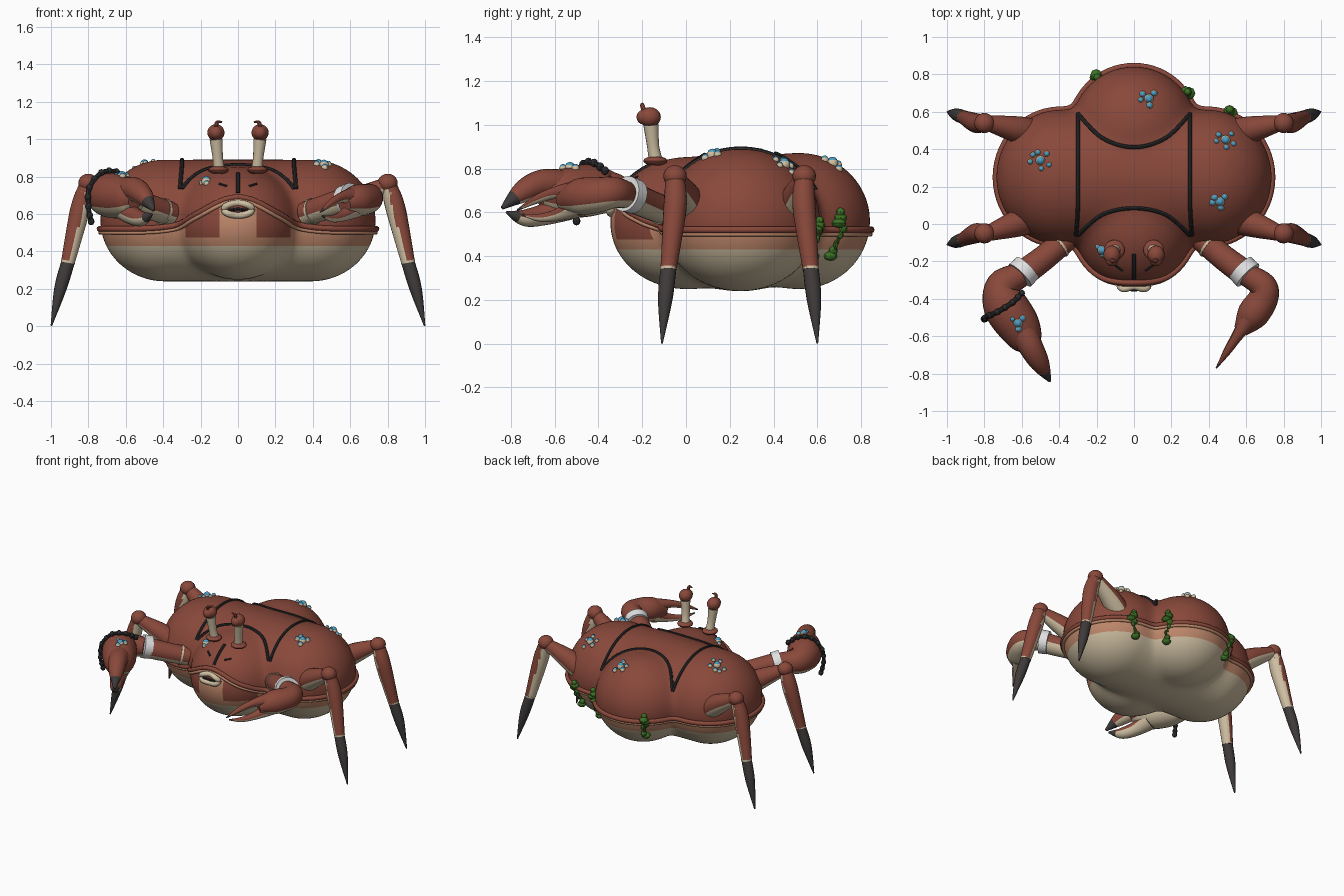
import bpy, bmesh, math, random
from mathutils import Vector as V

random.seed(4)
if "Cube" in bpy.data.objects:
    bpy.data.objects.remove(bpy.data.objects["Cube"])

COLOURS = {
    "shell_red": (0.25, 0.065, 0.043), "tan": (0.53, 0.25, 0.15),
    "cream": (0.62, 0.52, 0.36), "claw_grey": (0.05, 0.043, 0.043),
    "seam_black": (0.024, 0.023, 0.025), "band_white": (0.75, 0.75, 0.75),
    "barnacle_blue": (0.07, 0.34, 0.56), "weed_green": (0.045, 0.16, 0.018),
}
MATS = {}
for key, rgb in COLOURS.items():
    m = bpy.data.materials.new(key)
    m.use_nodes = True
    m.diffuse_color = (*rgb, 1)
    m.node_tree.nodes["Principled BSDF"].inputs["Base Color"].default_value = (*rgb, 1)
    MATS[key] = m


def finish(bm, name, *mats):
    bmesh.ops.recalc_face_normals(bm, faces=bm.faces)
    me = bpy.data.meshes.new(name)
    bm.to_mesh(me)
    bm.free()
    ob = bpy.data.objects.new(name, me)
    bpy.context.collection.objects.link(ob)
    for k in mats:
        me.materials.append(MATS[k])
    bpy.ops.object.select_all(action="DESELECT")
    ob.select_set(True)
    bpy.context.view_layer.objects.active = ob
    bpy.ops.object.shade_smooth_by_angle(angle=math.radians(40))
    return ob


def spline(pts, steps):
    """Smooth path through points; extra components such as radius follow along."""
    pts = [V(p) for p in pts]
    out = []
    for i in range(len(pts) - 1):
        a, b = pts[max(i - 1, 0)], pts[i]
        c, d = pts[i + 1], pts[min(i + 2, len(pts) - 1)]
        for s in range(steps):
            t = s / steps
            out.append(0.5 * (2 * b + (c - a) * t + (2 * a - 5 * b + 4 * c - d) * t * t
                              + (3 * b - a - 3 * c + d) * t ** 3))
    return out + [pts[-1]]


def tube(name, pts, mat, under=None, tip=None, closed=False, steps=6, sides=16, spread=0.25):
    """Loft round rings along (x, y, z, radius) points; faces turned to 'under' are cream."""
    path = pts if closed else spline(pts, steps)
    bm, rings, n = bmesh.new(), [], len(path)
    for i, p in enumerate(path):
        nxt = path[(i + 1) % n] if closed else path[min(i + 1, n - 1)]
        prv = path[i - 1] if closed else path[max(i - 1, 0)]
        t = (V(nxt[:3]) - V(prv[:3])).normalized()
        a = t.cross(V((0, 0, 1)))
        a = a.normalized() if a.length > 0.05 else V((1, 0, 0))
        b = a.cross(t)
        rings.append([bm.verts.new(V(p[:3]) + (a * math.cos(w) + b * math.sin(w)) * max(p[3], 0.002))
                      for w in (math.tau * k / sides for k in range(sides))])
    for i in range(n if closed else n - 1):
        r, q = rings[i], rings[(i + 1) % n]
        mid = (V(path[i][:3]) + V(path[(i + 1) % n][:3])) / 2
        for k in range(sides):
            f = bm.faces.new((r[k], r[k - 1], q[k - 1], q[k]))
            out = (f.calc_center_median() - mid).normalized()
            if tip is not None and i >= (n - 1) * tip:
                f.material_index = 2
            elif under and out.dot(V(under).normalized()) > spread:
                f.material_index = 1
    if not closed:
        bm.faces.new(rings[0])
        bm.faces.new(rings[-1])
    return finish(bm, name, mat, "cream", "claw_grey")


def ball(name, c, r, mat, seg=20):
    bm = bmesh.new()
    bmesh.ops.create_uvsphere(bm, u_segments=seg, v_segments=max(seg // 2, 6), radius=1)
    for v in bm.verts:
        v.co = V(c) + V(v.co[i] * r[i] for i in range(3))
    return finish(bm, name, mat)


# Body surface: a wide middle blended with a front and a back lobe
MID = V((0, 0.25, 0.56))


def level(p):
    x, y, z = p
    wide = (max(abs(x) - 0.39, 0) / 0.345) ** 2 + ((y - 0.25) / 0.36) ** 2 + ((z - 0.565) / 0.325) ** 2
    front = (x / 0.32) ** 2 + (y / 0.345) ** 2 + ((z - 0.55) / 0.3) ** 2
    back = (x / 0.33) ** 2 + ((y - 0.52) / 0.32) ** 2 + ((z - 0.56) / 0.31) ** 2
    return sum(max(f, 0.02) ** -9 for f in (wide, front, back))


def hit(origin, d):
    lo, hi = 0.0, 1.5
    for _ in range(20):
        m = (lo + hi) / 2
        lo, hi = (m, hi) if level(origin + d * m) > 1 else (lo, m)
    return origin + d * lo


def top(x, y):
    return hit(V((x, y, 0.56)), V((0, 0, 1)))


def rise(p):
    return 0.17 * math.exp(-(p[0] / 0.25) ** 2) * min(max((0.08 - p[1]) / 0.3, 0), 1)


RIM = 0.52
bm = bmesh.new()
bmesh.ops.create_uvsphere(bm, u_segments=144, v_segments=72, radius=1)
for v in bm.verts:
    v.co = hit(MID, V((v.co.x * 1.6, v.co.y * 1.3, v.co.z)).normalized())


def cut(co, no):
    bmesh.ops.bisect_plane(bm, geom=bm.verts[:] + bm.edges[:] + bm.faces[:], plane_co=co, plane_no=no)


for sx in (-0.28, -0.1, 0.1, 0.28):
    cut((sx, 0, 0), (1, 0, 0))
for z in (0.43, 0.475):
    cut((0, 0, z), (0, 0, 1))
for v in bm.verts:
    v.co.z -= rise(v.co)
# The rim cut is made on a straightened shell, then the shell is bent back
cut((0, 0, RIM), (0, 0, 1))
upper = {f for f in bm.faces if f.calc_center_median().z > RIM}
for v in bm.verts:
    lo, z = 0.0, v.co.z
    for _ in range(12):
        lo = rise(v.co)
    v.co.z = z + lo
for f in bm.faces:
    c = f.calc_center_median()
    patch = c.y < 0 and 0.1 < abs(c.x) < 0.28 and c.z > 0.475
    f.material_index = 0 if f in upper or patch else (1 if c.z > 0.43 else 2)
finish(bm, "body", "shell_red", "tan", "cream")

# Rim around the shell
for name, drop, rad, grow, mat in (("shell_rim", 0, 0.016, 0.008, "shell_red"),
                                   ("rim_lining", 0.02, 0.011, 0.008, "tan")):
    loop = []
    for k in range(140):
        d = V((1.3 * math.cos(math.tau * k / 140), math.sin(math.tau * k / 140), 0)).normalized()
        p = V((0, 0.25, RIM))
        for _ in range(4):
            p = hit(V((0, 0.25, RIM + rise(p) - drop)), d)
        loop.append((*(p + d * grow), rad))
    tube(name, loop, mat, closed=True, sides=10)


# Dark seams across the shell
def seam(name, flat):
    tube(name, [(*top(p[0], p[1]), 0.011) for p in spline(flat, 8)], "seam_black", steps=1, sides=8)


for s, side in ((-1, "right"), (1, "left")):
    seam("seam_" + side, [(0.31 * s, -0.06, 0), (0.3 * s, 0.1, 0), (0.3 * s, 0.4, 0), (0.3 * s, 0.59, 0)])
for name, y0, y1, y2 in (("seam_back", 0.59, 0.46, 0.41), ("seam_front", -0.06, 0.05, 0.085)):
    seam(name, [(-0.3, y0, 0), (-0.17, y1, 0), (0, y2, 0), (0.17, y1, 0), (0.3, y0, 0)])
seam("seam_brow", [(0, -0.16, 0), (0, -0.23, 0), (0, -0.29, 0)])

# Mouth
loop = [(0.075 * math.cos(a), -0.335 - 0.012 * math.sin(a * 2) ** 2, 0.625 + 0.033 * math.sin(a), 0.018)
        for a in (math.tau * k / 32 for k in range(32))]
tube("mouth_lips", loop, "cream", closed=True, sides=10)
ball("mouth_inside", (0, -0.325, 0.63), (0.07, 0.025, 0.03), "shell_red")
tube("mouth_slit", [(-0.055, -0.345, 0.62, 0.006), (0, -0.353, 0.626, 0.008), (0.055, -0.345, 0.62, 0.006)],
     "seam_black", sides=8)

for s, side in ((-1, "right"), (1, "left")):
    # Eyes on stalks
    ball(side + "_eye_base", (0.105 * s, -0.14, 0.835), (0.055, 0.055, 0.022), "shell_red")
    tube(side + "_eye_stalk", [(0.1 * s, -0.135, 0.82, 0.033), (0.108 * s, -0.15, 0.9, 0.028),
                               (0.117 * s, -0.16, 1.0, 0.035)], "cream")
    ball(side + "_eye", (0.118 * s, -0.165, 1.035), (0.046, 0.05, 0.045), "shell_red")
    ball(side + "_eye_front", (0.118 * s, -0.19, 1.035), (0.035, 0.036, 0.035), "shell_red")
    tube(side + "_eye_curl", [(0.118 * s, -0.19, 1.06, 0.012), (0.112 * s, -0.2, 1.09, 0.01),
                              (0.085 * s, -0.195, 1.092, 0.004)], "shell_red", sides=8)
    tube(side + "_brow", [(*top(0.06 * s, -0.25), 0.007), (*top(0.1 * s, -0.22), 0.007)], "seam_black", sides=8)

    # Walking legs
    for part, hip, knee, foot in (("front", 0.04, -0.05, -0.11), ("back", 0.48, 0.54, 0.6)):
        n = f"{side}_{part}_leg"
        shin = knee + (foot - knee) * 0.5
        inward = (-s, 0, -0.25)
        tube(n + "_upper", [(0.5 * s, hip, 0.57, 0.075), (0.62 * s, hip * 0.6 + knee * 0.4, 0.66, 0.072),
                            (0.78 * s, knee, 0.75, 0.042)], "shell_red", under=(-s * 0.5, 0, -1), sides=20)
        ball(n + "_knee", (0.8 * s, knee, 0.765), (0.054, 0.054, 0.05), "shell_red")
        tube(n + "_lower", [(0.81 * s, knee, 0.74, 0.045), (0.845 * s, knee, 0.62, 0.053),
                            (0.91 * s, shin, 0.34, 0.037)], "shell_red", under=inward, sides=20)
        tube(n + "_claw", [(0.908 * s, shin, 0.345, 0.036), (0.95 * s, shin * 0.5 + foot * 0.5, 0.2, 0.033),
                           (0.998 * s, foot, 0.002, 0.004)], "claw_grey")
        for ring, x, y, z, r in (("knee", 0.817, knee, 0.71, 0.047), ("shin", 0.908, shin, 0.345, 0.038)):
            tube(f"{n}_{ring}_ring", [(x * s, y, z + 0.006, r), (x * s + 0.002 * s, y, z - 0.006, r)],
                 "cream", steps=1)

    # Pincer arms
    n = side + "_arm"
    down = (0, 0, -1)
    tube(n, [(0.36 * s, -0.08, 0.6, 0.065), (0.48 * s, -0.18, 0.64, 0.068), (0.6 * s, -0.27, 0.68, 0.072)],
         "shell_red", under=down, sides=20)
    tube(n + "_joint_ring", [(0.395 * s, -0.11, 0.612, 0.071), (0.405 * s, -0.118, 0.615, 0.071)], "cream", steps=1)
    tube(n + "_band", [(0.57 * s, -0.235, 0.672, 0.081), (0.61 * s, -0.275, 0.685, 0.083)],
         "band_white", steps=1, sides=24)

# Large right pincer
tube("right_palm", [(-0.6, -0.27, 0.68, 0.065), (-0.7, -0.33, 0.69, 0.09), (-0.69, -0.43, 0.7, 0.118),
                    (-0.62, -0.54, 0.69, 0.115), (-0.57, -0.63, 0.68, 0.085), (-0.55, -0.67, 0.67, 0.04)],
     "shell_red", under=(0, 0, -1), sides=24, spread=0.4)
tube("right_upper_finger", [(-0.6, -0.56, 0.72, 0.075), (-0.55, -0.66, 0.73, 0.065),
                            (-0.5, -0.75, 0.69, 0.05), (-0.45, -0.84, 0.62, 0.008)],
     "shell_red", under=(0, 0, -1), tip=0.75, sides=20, spread=0.5)
tube("right_lower_finger", [(-0.6, -0.55, 0.63, 0.07), (-0.56, -0.65, 0.59, 0.05),
                            (-0.51, -0.74, 0.575, 0.038), (-0.46, -0.82, 0.6, 0.006)],
     "shell_red", under=(0, 0, -1), tip=0.75, sides=20, spread=0)

# Slim left pincer
tube("left_palm", [(0.6, -0.27, 0.68, 0.06), (0.69, -0.33, 0.69, 0.072), (0.69, -0.4, 0.68, 0.08),
                   (0.63, -0.49, 0.67, 0.083), (0.57, -0.57, 0.65, 0.04)],
     "shell_red", under=(0, 0, -1), sides=24, spread=0.4)
tube("left_upper_finger", [(0.62, -0.5, 0.69, 0.058), (0.56, -0.59, 0.69, 0.03),
                           (0.5, -0.68, 0.66, 0.02), (0.44, -0.77, 0.61, 0.004)],
     "shell_red", under=(0, 0, -1), tip=0.85, spread=0.4)
tube("left_lower_finger", [(0.62, -0.49, 0.63, 0.055), (0.56, -0.58, 0.59, 0.03),
                           (0.5, -0.67, 0.575, 0.018), (0.45, -0.75, 0.59, 0.004)],
     "shell_red", under=(0, 0, -1), tip=0.85, spread=0)

# Knotted cord over the large pincer
cord = [(-0.6, -0.37, 0.79, 0.012), (-0.65, -0.42, 0.825, 0.013), (-0.73, -0.47, 0.82, 0.013),
        (-0.795, -0.5, 0.74, 0.013), (-0.8, -0.51, 0.64, 0.013), (-0.785, -0.5, 0.56, 0.013)]
tube("cord", cord, "seam_black", sides=8)
for p in spline(cord, 2):
    ball("cord_knot", p[:3], (0.018, 0.018, 0.02), "seam_black", 8)


# Barnacle clusters
def cluster(name, c, count, size):
    for k in range(count):
        a, d = k * 2.4, (0 if k == 0 else size)
        x, y = c[0] + d * math.cos(a), c[1] + d * 0.8 * math.sin(a)
        z = c[2] if len(c) == 3 else top(x, y).z
        r = 0.026 if k == 0 else random.uniform(0.014, 0.019)
        ball(name + "_barnacle", (x, y, z), (r, r, r), "cream", 12)
        ball(name + "_barnacle_tip", (x, y, z + r * 0.5), (r * 0.8, r * 0.8, r * 0.65), "barnacle_blue", 10)


cluster("right_shell", (-0.5, 0.34), 7, 0.055)
cluster("back_shell", (0.08, 0.67), 5, 0.045)
cluster("left_shell", (0.49, 0.45), 6, 0.05)
cluster("left_front_shell", (0.46, 0.12), 5, 0.04)
cluster("brow", (-0.17, -0.14), 3, 0.03)
cluster("pincer", (-0.62, -0.53, 0.8), 4, 0.04)

# Seaweed hanging over the rim
for x, y, hi, lo in ((-0.21, 0.8, 0.56, 0.4), (0.29, 0.71, 0.6, 0.4), (0.5, 0.59, 0.56, 0.4)):
    d = V((x * 0.7, y - 0.25, 0)).normalized()
    for k in range(9):
        z = hi + (lo - hi) * k / 8
        p = hit(V((0, 0.25, z)), V((x, y - 0.25, 0)).normalized()) + d * 0.02
        w = 0.02 + 0.014 * math.sin(k * 0.9)
        p += V((random.uniform(-0.012, 0.012), random.uniform(-0.012, 0.012), 0))
        ball("seaweed", p, (w, w, 0.022), "weed_green", 8)
